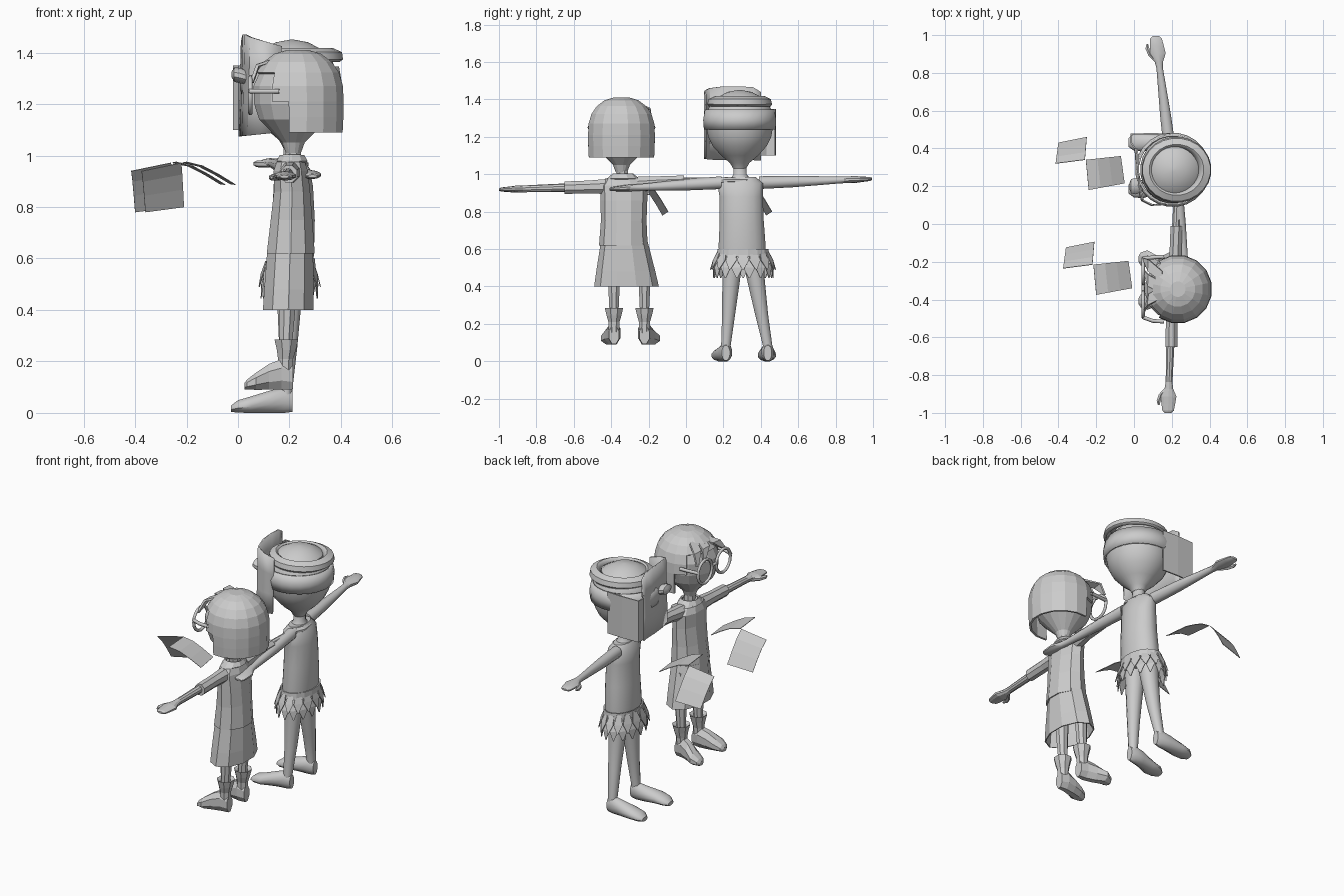
import bpy, bmesh, math
from mathutils import Vector

gray = bpy.data.materials.new("plain_gray")
gray.diffuse_color = (0.6, 0.6, 0.6, 1)


def finish(name, bm, smooth=False, thick=0):
    bmesh.ops.recalc_face_normals(bm, faces=bm.faces[:])
    me = bpy.data.meshes.new(name)
    bm.to_mesh(me)
    bm.free()
    me.materials.append(gray)
    ob = bpy.data.objects.new(name, me)
    bpy.context.collection.objects.link(ob)
    if thick:
        m = ob.modifiers.new("thickness", 'SOLIDIFY')
        m.thickness = thick
        m.offset = 0
    if smooth:
        bpy.ops.object.select_all(action='DESELECT')
        ob.select_set(True)
        bpy.context.view_layer.objects.active = ob
        bpy.ops.object.shade_smooth_by_angle(angle=math.radians(40))
    return ob


def loft(name, rings, n=10, axis='z', smooth=False, caps=True, cut=None, thick=0):
    """Join ellipses (cx, cy, cz, ra, rb) lying across the axis."""
    bm = bmesh.new()
    rows = []
    for cx, cy, cz, ra, rb in rings:
        row = []
        for i in range(n):
            t = 2 * math.pi * (i + 0.5) / n
            a, b = ra * math.cos(t), rb * math.sin(t)
            d = {'z': (a, b, 0), 'y': (a, 0, b), 'x': (0, a, b)}[axis]
            row.append(bm.verts.new((cx + d[0], cy + d[1], cz + d[2])))
        rows.append(row)
    for r, s in zip(rows, rows[1:]):
        for i in range(n):
            j = (i + 1) % n
            bm.faces.new((r[i], r[j], s[j], s[i]))
    if caps:
        bm.faces.new(rows[0])
    if caps or cut:
        bm.faces.new(rows[-1])
    if cut:
        dead = [f for f in bm.faces if cut(f.calc_center_median())]
        bmesh.ops.delete(bm, geom=dead, context='FACES')
    return finish(name, bm, smooth, thick)


def sheet(name, rows, thick=0, smooth=False):
    """Surface through rows of points."""
    bm = bmesh.new()
    vs = [[bm.verts.new(p) for p in r] for r in rows]
    for r, s in zip(vs, vs[1:]):
        for i in range(len(r) - 1):
            bm.faces.new((r[i], r[i + 1], s[i + 1], s[i]))
    return finish(name, bm, smooth, thick)


def tube(name, pts, radius, closed=False):
    cu = bpy.data.curves.new(name, 'CURVE')
    cu.dimensions = '3D'
    cu.bevel_depth = radius
    cu.bevel_resolution = 1
    sp = cu.splines.new('POLY')
    sp.points.add(len(pts) - 1)
    for p, c in zip(sp.points, pts):
        p.co = (*c, 1)
    sp.use_cyclic_u = closed
    cu.materials.append(gray)
    ob = bpy.data.objects.new(name, cu)
    bpy.context.collection.objects.link(ob)


def arm(name, a, b, r0, r1, smooth):
    """Arm, flat hand and thumb running from shoulder a to fingertip b."""
    a, b = Vector(a), Vector(b)
    prof = [(0, r0, r0), (.3, r0 * .9, r0 * .9), (.72, r1, r1), (.78, .024, .018),
            (.85, .044, .018), (.92, .038, .014), (.98, .032, .011), (1, .018, .006)]
    loft(name, [(*a.lerp(b, t), ra, rb) for t, ra, rb in prof], 10, 'y', smooth)
    tp = [(.77, -.01, .012), (.83, -.04, .014), (.89, -.052, .012), (.93, -.05, .005)]
    loft(name + "_thumb", [(*(a.lerp(b, t) + Vector((dx, 0, -.005))), r, r) for t, dx, r in tp],
         6, 'y', smooth)


# ---------- tall figure ----------
X, Y = 0.21, 0.287
loft("tall_head", [(X, Y, z, r * .98, r) for z, r in
     [(1.03, .035), (1.06, .052), (1.1, .10), (1.15, .145), (1.2, .17), (1.26, .181), (1.32, .18),
      (1.37, .16), (1.41, .122), (1.44, .065), (1.45, .01)]], 24, smooth=True)
loft("tall_neck", [(X, .29, .97, .05, .06), (X, .29, 1.0, .034, .036), (X, .288, 1.06, .034, .036)],
     12, smooth=True)
loft("tall_torso", [(.21, .30, .54, .08, .125), (.21, .30, .62, .087, .128), (.215, .298, .75, .085, .12),
                    (.215, .295, .88, .078, .118), (.21, .29, .95, .07, .125), (.21, .29, .985, .045, .085)],
     16, smooth=True)
arm("tall_left_arm", (.19, .39, .955), (.115, .995, .975), .034, .018, True)
arm("tall_right_arm", (.225, .19, .955), (.29, -.41, .92), .034, .018, True)
for side, hip, ank, toe in (("left", .355, .437, .432), ("right", .25, .213, .185)):
    loft(f"tall_{side}_leg", [(.20, hip, .58, .065, .062), (.20, hip * .8 + ank * .2, .45, .05, .05),
                              (.195, hip * .4 + ank * .6, .25, .036, .036), (.185, ank, .08, .026, .026),
                              (.185, ank, .03, .026, .028)], 12, smooth=True)
    loft(f"tall_{side}_foot", [(.212, ank, .045, .022, .042), (.18, ank, .05, .034, .052),
                               (.13, ank * .8 + toe * .2, .044, .04, .046), (.05, toe, .032, .05, .033),
                               (0, toe, .025, .046, .025), (-.028, toe, .016, .025, .012)],
         12, 'x', smooth=True)

# leaf skirt: waist ring and two tiers of pointed leaves
loft("skirt_waist", [(.205, .305, .56, .094, .138), (.205, .305, .60, .092, .134)], 16, caps=False, thick=.008)
for tier, (zt, zb, out, off) in enumerate([(.59, .49, 1.28, 0), (.555, .445, 1.17, .5)]):
    for i in range(15):
        t = 2 * math.pi * (i + off) / 15
        P = lambda k, z, dt: (.2 + .094 * k * math.cos(t + dt), .305 + .137 * k * math.sin(t + dt), z)
        zm = (zt + zb) / 2
        sheet(f"skirt_leaf_{tier}_{i}", [[P(.98, zt, -.12), P(.98, zt, .12)], [P(1.17, zm, -.2), P(1.17, zm, .2)],
                                         [P(out, zb, -.02), P(out, zb, .02)]], .004)

# headband, crest roll, mask, mask nose
loft("headband", [(.205, .287, 1.24, .19, .188), (.205, .287, 1.29, .194, .192), (.205, .287, 1.345, .184, .182)],
     24, caps=False, smooth=True, thick=.01)
loft("crest_roll", [(.225, .287, 1.365, .168, .165), (.225, .287, 1.375, .182, .172), (.225, .287, 1.40, .178, .165),
                    (.225, .287, 1.415, .145, .135), (.225, .287, 1.40, .12, .115)], 24, caps=False, smooth=True,
     thick=.006)
plan = [(.16, .105, 1.425), (.09, .10, 1.445), (.04, .125, 1.46), (.02, .20, 1.47), (.012, .29, 1.47),
        (.01, .36, 1.465), (.005, .40, 1.44)]
sheet("mask", [[(x + k * .01, y, z * k + (1.075 + .1 * (x - .01)) * (1 - k)) for x, y, z in plan]
               for k in (0, .35, .7, 1)], .008, True)
wing = [(.005, .40), (-.015, .43), (-.015, .475), (.09, .478), (.19, .474)]
sheet("mask_side_flap", [[(x, y, z) for x, y in wing] for z in (1.1, 1.22, 1.35)], .008)
loft("mask_nose", [(.045, .2, 1.30, .03, .025), (.01, .2, 1.31, .045, .03), (-.015, .2, 1.315, .04, .028),
                   (-.025, .2, 1.315, .015, .01)], 10, 'x', smooth=True)

# ---------- short figure ----------
X, Y = 0.215, -0.345
loft("short_head", [(X + dx, Y, z, r, r * 1.03) for z, r, dx in
     [(1.01, .03, 0), (1.05, .045, 0), (1.09, .085, 0), (1.14, .135, 0), (1.2, .155, 0), (1.27, .158, 0),
      (1.33, .14, .01), (1.37, .09, .01)]], 16)
loft("short_neck", [(X, -.34, .96, .045, .055), (X, -.34, .99, .032, .034), (X, -.343, 1.04, .032, .034)], 8)
loft("bowl_hair", [(.232, Y, z, r, r) for z, r in
     [(1.09, .172), (1.15, .175), (1.21, .176), (1.27, .173), (1.32, .158), (1.36, .13), (1.39, .09), (1.405, .04)]],
     16, caps=False, cut=lambda c: c.z < 1.30 and c.x < .15 + (1.3 - c.z) * .25, thick=.012)
for i, (y0, y1, y2) in enumerate([(-.36, -.40, -.46), (-.34, -.30, -.25), (-.28, -.22, -.185)]):
    sheet(f"fringe_lock_{i}", [[(.15, y0 - .03, 1.375), (.15, y0 + .03, 1.375)],
                               [(.075, y1 - .03, 1.35), (.08, y1 + .03, 1.35)],
                               [(.052, y2 - .004, 1.285), (.056, y2 + .004, 1.285)]], .012)

# round glasses
for side, y in (("right", -.25), ("left", -.425)):
    ring = [(.048, y + .068 * math.cos(a), 1.235 + .07 * math.sin(a))
            for a in (2 * math.pi * k / 16 for k in range(16))]
    tube(f"{side}_lens_ring", ring, .009, True)
    s = 1 if y > Y else -1
    tube(f"{side}_temple", [(.045, y + s * .068, 1.25), (.10, Y + s * .168, 1.25), (.16, Y + s * .172, 1.25)], .01)
tube("glasses_bridge", [(.048, -.357, 1.245), (.048, -.318, 1.245)], .009)

# tunic in two layers and collar
loft("tunic_top", [(.205, -.335, .62, .098, .13), (.208, -.333, .75, .085, .122), (.21, -.332, .86, .074, .125),
                   (.205, -.332, .94, .07, .128), (.205, -.335, .975, .058, .10), (.21, -.338, .99, .04, .05)], 10)
loft("tunic_skirt", [(.195, -.318, .40, .1, .17), (.198, -.322, .48, .098, .155), (.203, -.33, .64, .09, .122)],
     10, caps=False, thick=.006)
loft("collar", [(.21, -.337, .975, .06, .08), (.21, -.337, 1.0, .045, .052)], 10, caps=False, thick=.01)

arm("short_right_arm", (.20, -.42, .935), (.18, -1.0, .918), .026, .019, False)
arm("short_left_arm", (.215, -.24, .955), (.235, .335, .968), .026, .019, False)
loft("right_sleeve", [(.203, -.40, .935, .042, .045), (.2, -.52, .932, .034, .037), (.198, -.65, .928, .034, .036)],
     8, 'y')
loft("left_sleeve", [(.212, -.26, .945, .042, .045), (.22, -.14, .955, .034, .037), (.225, -.01, .96, .034, .036)],
     8, 'y')

# legs, flared cuffs and shoes
for side, y, toe in (("left", -.222, -.185), ("right", -.385, -.408)):
    loft(f"short_{side}_leg", [(.195, y + (.0 if y < -.3 else -.02), .6, .045, .045), (.192, y, .4, .033, .033),
                               (.185, y, .24, .025, .025)], 8)
    loft(f"{side}_boot", [(.185, y, .13, .03, .03), (.185, y, .21, .032, .032), (.188, y, .245, .04, .043),
                          (.188, y, .285, .05, .053), (.188, y, .27, .03, .03)], 8)
    loft(f"{side}_shoe", [(.213, y, .14, .028, .052), (.17, y, .15, .038, .064), (.12, y * .6 + toe * .4, .14, .044, .054),
                          (.07, toe, .123, .05, .036), (.035, toe, .11, .036, .021), (.025, toe, .104, .018, .013)],
         8, 'x')

# ---------- loose open panels before each figure ----------
for who, dx, dy in (("tall", 0, 0), ("short", .04, -.555)):
    def strip(part, pts, mids):
        a, b, c, d = (Vector(p) + Vector((dx, dy, 0)) for p in pts)
        rows = [[p + Vector((0, 0, m)) for p in (a.lerp(d, t), b.lerp(c, t))] for t, m in mids]
        sheet(f"{who}_{part}", rows, .003)
    strip("steep_panel", [(-.415, .32, .94), (-.26, .34, .972), (-.25, .46, .80), (-.40, .43, .78)],
          [(0, 0), (.33, .012), (.66, .01), (1, 0)])
    strip("sloped_panel", [(-.24, .18, .975), (-.255, .34, .972), (-.07, .36, .89), (-.05, .215, .887)],
          [(0, 0), (.33, .014), (.66, .01), (1, 0)])
